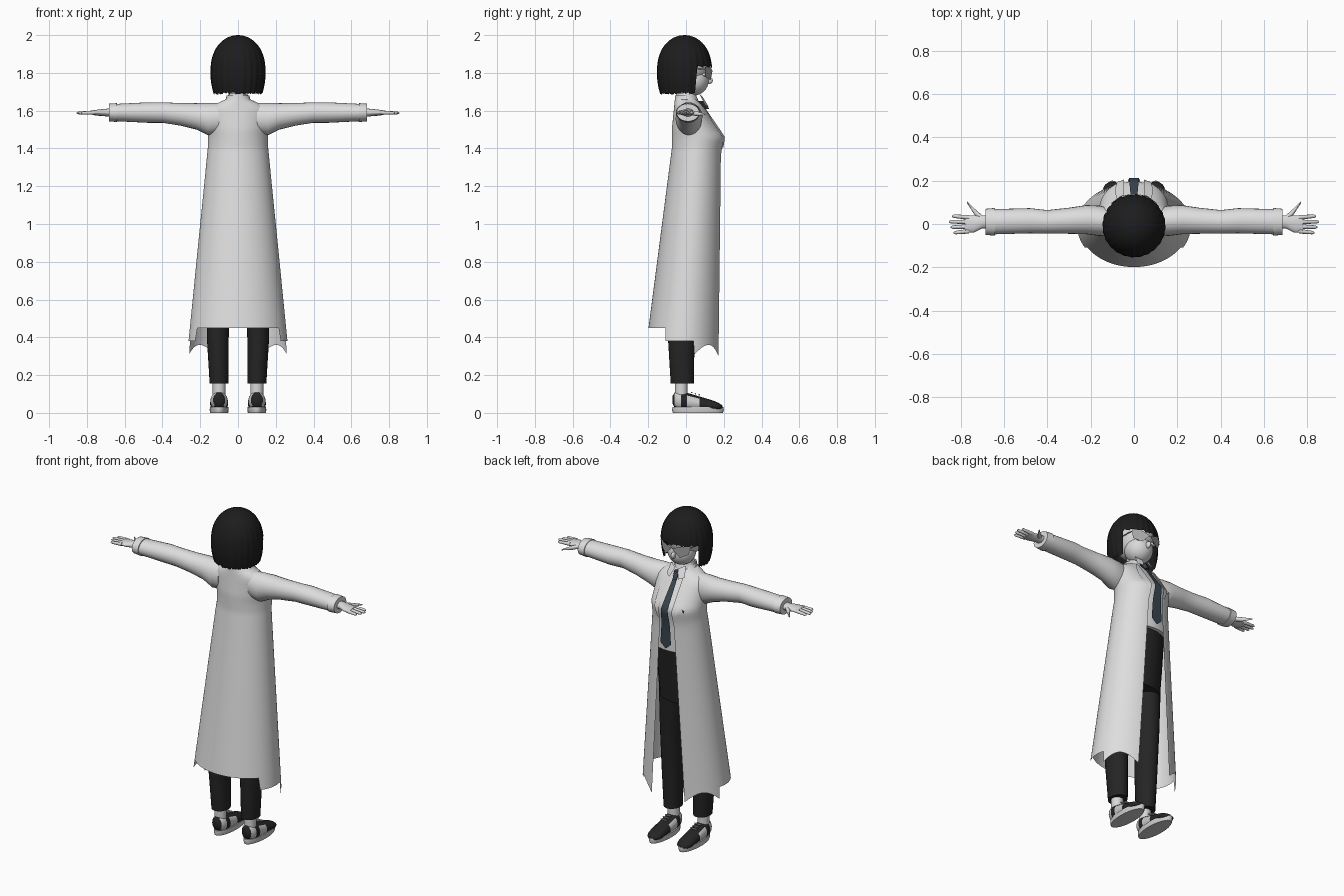
import bpy, bmesh, math, random
from math import sin, cos, pi, sqrt, exp, radians

random.seed(4)
cube = bpy.data.objects.get("Cube")
if cube:
    bpy.data.objects.remove(cube)


def material(name, red, green, blue):
    mat = bpy.data.materials.new(name)
    mat.use_nodes = True
    mat.diffuse_color = (red, green, blue, 1)
    mat.node_tree.nodes["Principled BSDF"].inputs["Base Color"].default_value = mat.diffuse_color
    return mat


WHITE = material("coat white", .74, .73, .73)
SKIN = material("pale skin", .7, .69, .69)
HAIR = material("black hair", .012, .012, .013)
CLOTH = material("trouser black", .018, .018, .019)
TIE = material("slate tie", .04, .06, .08)
LENS = material("grey lens", .42, .42, .43)
SOLE = material("sole grey", .6, .6, .6)


def build(name, verts, faces, mat):
    """Make a smooth-shaded object with outward normals."""
    mesh = bpy.data.meshes.new(name)
    mesh.from_pydata(verts, [], faces)
    bm = bmesh.new()
    bm.from_mesh(mesh)
    bmesh.ops.recalc_face_normals(bm, faces=bm.faces)
    bm.to_mesh(mesh)
    bm.free()
    mesh.materials.append(mat)
    part = bpy.data.objects.new(name, mesh)
    bpy.context.collection.objects.link(part)
    bpy.ops.object.select_all(action="DESELECT")
    bpy.context.view_layer.objects.active = part
    part.select_set(True)
    bpy.ops.object.shade_smooth_by_angle(angle=radians(50))
    return part


def skin_rows(name, rows, mat, wrap=False, caps=False):
    """Skin a list of equally long point rows."""
    count = len(rows[0])
    faces = []
    for i in range(len(rows) - 1):
        for j in range(count if wrap else count - 1):
            k = (j + 1) % count
            faces.append((i * count + j, i * count + k, (i + 1) * count + k, (i + 1) * count + j))
    if caps:
        faces.append(tuple(range(count)))
        faces.append(tuple(range((len(rows) - 1) * count, len(rows) * count)))
    return build(name, [point for row in rows for point in row], faces, mat)


def loft(name, axis, stations, mat, side=1, flat=1, sides=24):
    """Elliptic rings along an axis: position, two centres, radius, optional second radius."""
    rows = []
    for pos, mid_a, mid_b, radius, *second in stations:
        other = second[0] if second else radius * flat
        row = []
        for k in range(sides):
            angle = 2 * pi * k / sides
            a, b = mid_a + radius * cos(angle), mid_b + other * sin(angle)
            x, y, z = {"X": (pos, a, b), "Y": (a, pos, b), "Z": (a, b, pos)}[axis]
            row.append((side * x, y, z))
        rows.append(row)
    return skin_rows(name, rows, mat, wrap=True, caps=True)


def ellipsoid(name, centre, size, mat, side=1):
    x, y, z = centre
    steps = [pi * (k + .1) / 16 for k in range(17) if k < 16] + [pi * .99]
    stations = [(z + size[2] * cos(t), x, y, size[0] * sin(t), size[1] * sin(t)) for t in steps]
    return loft(name, "Z", stations, mat, side, sides=32)


def plate(name, points, mat, side=1):
    return build(name, [(side * x, y, z) for x, y, z in points], [tuple(range(len(points)))], mat)


def body(z):
    """Half width, middle, half depth and opening half width of the coat at a height."""
    drop = max(0, 1.4 - z)
    width = .16 + .1 * drop
    if z > 1.6:
        width = max(.06, width * (1 - min(1, (z - 1.6) / .085) ** 1.5))
    front = .19 + .015 * exp(-((z - 1.46) / .06) ** 2)
    if z > 1.47:
        front = .2 - .7 * (z - 1.47)
    back = -.075 - .13 * drop + .1 * max(0, z - 1.5)
    return width, (front + back) / 2, (front - back) / 2, .045 + .06 * drop


def hem(turn):
    """Hem height: level behind, lower at the sides, torn into teeth at the front."""
    if turn > .62:
        return .45
    if turn > .33:
        return .38
    return .3 + .06 * abs(sin(3 * pi * turn))


def coat_point(turn, z):
    """Point on the coat; turn runs from the front edge to the middle of the back."""
    width, middle, depth, gap = body(z)
    start = math.asin(min(1, gap / width))
    angle = start + (pi - start) * turn
    return width * sin(angle), middle + depth * cos(angle), z


# Open long coat with a torn hem
rows = []
heights = [1.68 - .02 * k for k in range(20)] + [1.28 - .06 * k for k in range(14)] + [None]
for height in heights:
    half = [coat_point(k / 60, height or hem(k / 60)) for k in range(61)]
    rows.append(half + [(-x, y, z) for x, y, z in half[-2::-1]])
skin_rows("long_coat", rows, WHITE)

# Shirt, collar, neck and trouser top
stations = []
for k in range(24):
    z = 1.2 + .02 * k
    width, middle, depth, gap = body(z)
    stations.append((z, 0, middle, width - .008, depth - .008))
loft("shirt", "Z", stations, WHITE, sides=40)
loft("shirt_collar", "Z", [(1.63, 0, .01, .065), (1.69, 0, 0, .05)], WHITE)
loft("neck", "Z", [(1.62, 0, 0, .045), (1.74, 0, 0, .04)], SKIN)
loft("trouser_hips", "Z", [(1.27, 0, .05, .15), (1, 0, .01, .16), (.86, 0, 0, .155)],
     CLOTH, flat=.8)

# Tie following the chest, ending in a point
rows = []
for k in range(15):
    z = 1.64 - .03 * k
    width, middle, depth, gap = body(z)
    half = .002 if k == 14 else .012 + .06 * (1.64 - z)
    rows.append([(x, middle + depth + .006, z) for x in (-half, 0, half)])
skin_rows("tie", rows, TIE)
loft("tie_knot", "Z", [(1.65, 0, .08, .02), (1.61, 0, .11, .012)], TIE, sides=8)

# Head
ellipsoid("head", (0, 0, 1.84), (.1, .12, .12), SKIN)
ellipsoid("jaw", (0, .04, 1.76), (.08, .08, .08), SKIN)
ellipsoid("nose", (0, .12, 1.76), (.012, .022, .02), SKIN)


def bob_radius(z):
    if z > 1.8:
        return .145 * sqrt(max(0, 1 - ((z - 1.8) / .2) ** 2.4))
    return .145 - 1.4 * (1.8 - z) ** 2


# Bobbed hair with a fringe cut over the face
columns, layers = 144, 20
rows = [[] for _ in range(layers)]
for k in range(columns):
    angle = 2 * pi * k / columns
    fringe = cos(angle) > .45
    tip = (1.83 if fringe else 1.69) + random.uniform(-.006, .008)
    for i, row in enumerate(rows):
        t = (i + .05) / (layers - .95)
        z = 2 - (2 - tip) * t ** 1.7
        radius = bob_radius(z) * (1 + .012 * t * sin(24 * angle))
        row.append((radius * sin(angle), radius * cos(angle) - .008, z))
skin_rows("bobbed_hair", rows, HAIR, wrap=True, caps=False)
ellipsoid("hair_crown", (0, -.008, 1.9), (.1, .1, .099), HAIR)

# Paired parts
for label, side in (("left", 1), ("right", -1)):
    # Eye and shaded glasses
    ellipsoid(label + "_eye", (.045, .1, 1.79), (.018, .015, .01), WHITE, side)
    ellipsoid(label + "_pupil", (.045, .11, 1.79), (.006, .006, .006), HAIR, side)
    plate(label + "_lens", [(0, .14, 1.81), (.06, .13, 1.83), (.1, .1, 1.83),
                            (.09, .1, 1.78), (.05, .13, 1.76)], LENS, side)
    loft(label + "_glasses_arm", "Y", [(0, .105, 1.82, .003), (.1, .1, 1.82, .003)],
         LENS, side, sides=6)

    # Collar flap and lapel
    plate(label + "_collar_flap", [(.01, .09, 1.67), (.05, .07, 1.69), (.06, .1, 1.63),
                                   (.03, .12, 1.62)], WHITE, side)
    lapel = []
    for k in range(9):
        z = 1.64 - .03 * k
        edge = [coat_point(turn, z) for turn in (0, .1 * sin(pi * (k + 1) / 10))]
        lapel.append([(side * x, y + .006, z) for x, y, z in edge])
    skin_rows(label + "_lapel", lapel, WHITE)

    # Sleeve, cuff and hand
    loft(label + "_sleeve", "X", [
        (.1, .01, 1.56, .06, .08), (.16, .015, 1.556, .07, .085), (.22, .02, 1.57, .067, .07),
        (.3, .015, 1.58, .06), (.4, .01, 1.59, .054), (.48, .015, 1.59, .058, .054),
        (.66, .01, 1.59, .058, .045)], WHITE, side)
    loft(label + "_cuff", "X", [(.64, .01, 1.59, .064), (.684, .01, 1.59, .06)],
         WHITE, side, flat=.78)
    loft(label + "_palm", "X", [(.66, .01, 1.59, .03, .022), (.7, .01, 1.59, .03, .02),
                                (.74, 0, 1.59, .04, .016), (.78, 0, 1.59, .04, .01)], SKIN, side)
    for k, finger in enumerate(("index", "middle", "ring", "little")):
        root, tip = .03 - .021 * k, .857 - .014 * abs(k - 1.2)
        loft(f"{label}_{finger}_finger", "X", [
            (.76, root, 1.59, .011), (tip - .01, root * 1.2, 1.588, .008),
            (tip, root * 1.2, 1.588, .003)], SKIN, side, sides=10)
    loft(label + "_thumb", "X", [(.7, .025, 1.59, .015), (.73, .05, 1.585, .016),
                                 (.77, .1, 1.58, .004)], SKIN, side, flat=.8, sides=12)

    # Trouser leg and ankle
    loft(label + "_trouser_leg", "Z", [
        (.155, .1, -.02, .05), (.4, .107, -.025, .058), (.65, .1, -.01, .064),
        (.95, .08, 0, .08)], CLOTH, side, flat=1.22)
    loft(label + "_ankle", "Z", [(.07, .1, -.025, .034), (.17, .1, -.025, .034)], SKIN, side)

    # Shoe with pale side panels, sole and laces
    stations = []
    for k in range(25):
        t = .01 + .98 * k / 24
        rounding = sqrt(1 - (2 * t - 1) ** 6)
        top = .12 - .08 * t
        stations.append((.27 * t - .074, .1, top / 2 + .01, .047 * rounding, top / 2 * rounding))
    shoe = loft(label + "_shoe", "Y", stations, CLOTH, side)
    shoe.data.materials.append(SOLE)
    for face in shoe.data.polygons:
        y = face.center.y
        if abs(face.normal.x) > .6 and (.01 < y < .07 or -.06 < y < -.03):
            face.material_index = 1
    loft(label + "_sole", "Z", [(0, .1, .063, .048), (.015, .1, .063, .05),
                                (.03, .1, .063, .049)], SOLE, side, flat=2.75)
    for k in range(3):
        y = .03 + .02 * k
        z = .108 - .006 * k
        loft(f"{label}_lace_{k + 1}", "X", [(.08, y, z, .004), (.12, y, z, .004)],
             SOLE, side, sides=8)

# Small dark badge on the chest
corners = [coat_point(turn, z) for turn, z in ((.12, 1.475), (.17, 1.465), (.15, 1.45))]
plate("chest_badge", [(x, y + .007, z) for x, y, z in corners], CLOTH, -1)
